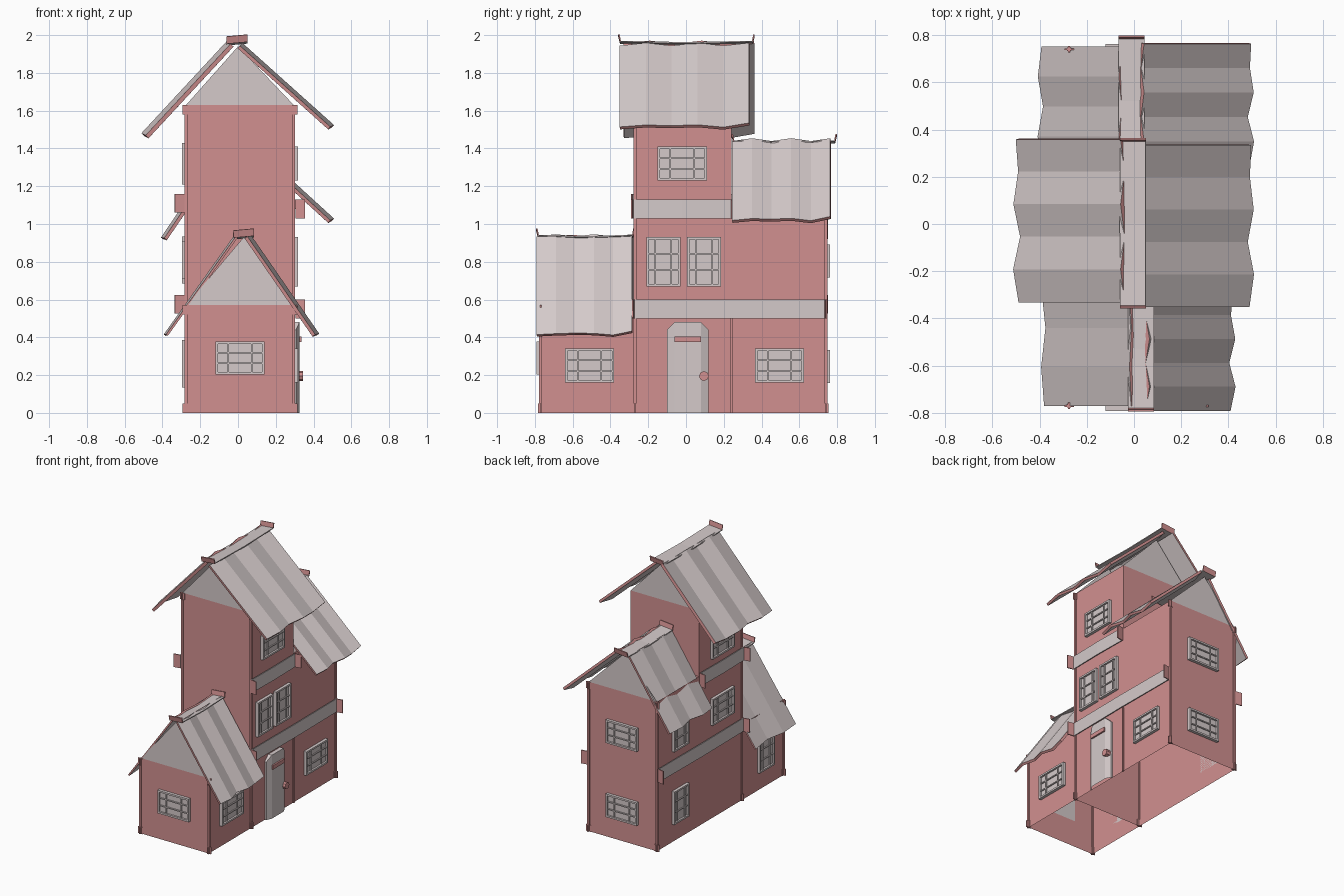
import bpy, math
from mathutils import Vector

if "Cube" in bpy.data.objects:
    bpy.data.objects.remove(bpy.data.objects["Cube"])


def material(name, rgb):
    m = bpy.data.materials.new(name)
    m.diffuse_color = (*rgb, 1)
    m.use_nodes = True
    m.node_tree.nodes["Principled BSDF"].inputs["Base Color"].default_value = m.diffuse_color
    return m


RED = material("dusty_red", (0.64, 0.28, 0.28))
GREY = material("warm_grey", (0.66, 0.59, 0.59))


def mesh(name, verts, faces, mats, index=None):
    me = bpy.data.meshes.new(name)
    me.from_pydata([tuple(v) for v in verts], [], faces)
    for m in mats:
        me.materials.append(m)
    if index:
        for p, i in zip(me.polygons, index):
            p.material_index = i
    ob = bpy.data.objects.new(name, me)
    bpy.context.collection.objects.link(ob)
    return ob


def boxes(name, spans, mat):
    """One object from boxes given as (x0, x1, y0, y1, z0, z1)."""
    verts, faces = [], []
    for x0, x1, y0, y1, z0, z1 in spans:
        b = len(verts)
        verts += [(x, y, z) for x in (x0, x1) for y in (y0, y1) for z in (z0, z1)]
        faces += [tuple(b + i for i in f) for f in
                  ((0, 1, 3, 2), (4, 6, 7, 5), (0, 4, 5, 1),
                   (2, 3, 7, 6), (0, 2, 6, 4), (1, 5, 7, 3))]
    return mesh(name, verts, faces, [mat])


def strip(name, path, across, mats=(GREY, RED)):
    """Thin trim board along a path; the first and last pieces are red turned-out ends."""
    a = Vector(across) / 2
    verts = [Vector(p) + s * a for p in path for s in (-1, 1)]
    n = len(path) - 1
    faces = [(2 * i, 2 * i + 1, 2 * i + 3, 2 * i + 2) for i in range(n)]
    ob = mesh(name, verts, faces, mats, [int(i in (0, n - 1)) for i in range(n)])
    sol = ob.modifiers.new("thickness", 'SOLIDIFY')
    sol.thickness, sol.offset = 0.008, 0
    return ob


L, R = -0.275, 0.295          # left and right wall planes
F, T0, T1, B = -0.77, -0.27, 0.24, 0.74   # wall planes along y


def wall_x(name, x, y0, y1, h):
    mesh(name, [(x, y0, 0), (x, y1, 0), (x, y1, h), (x, y0, h)],
         [(0, 1, 2, 3) if x > 0 else (3, 2, 1, 0)], [RED])


def wall_y(name, y, z0, z1, facing):
    f = (0, 1, 2, 3) if facing < 0 else (3, 2, 1, 0)
    mesh(name, [(L, y, z0), (R, y, z0), (R, y, z1), (L, y, z1)], [f], [RED])


# walls of the front wing, tower and back wing (open underneath)
for side, x in (("left", L), ("right", R)):
    wall_x("front_wing_wall_" + side, x, F, T0, 0.57)
    wall_x("tower_wall_" + side, x, T0, T1, 1.63)
    wall_x("back_wing_wall_" + side, x, T1, B, 1.13)
wall_y("front_wing_wall", F, 0, 0.57, -1)
wall_y("tower_front_wall", T0, 0, 1.63, -1)
wall_y("tower_back_wall", T1, 1.13, 1.63, 1)
wall_y("back_wing_wall", B, 0, 1.13, 1)


def gable(name, y, z0, peak_x, peak_z, facing):
    f = (0, 1, 2) if facing < 0 else (2, 1, 0)
    mesh(name, [(L, y, z0), (R, y, z0), (peak_x, y, peak_z)], [f], [GREY])


# grey gables
gable("front_wing_gable", F, 0.57, 0.03, 0.93, -1)
gable("tower_front_gable", T0, 1.63, 0.0, 1.94, -1)
gable("tower_back_gable", T1, 1.63, 0.0, 1.94, 1)
gable("back_wing_gable", B, 1.13, -0.01, 1.43, 1)


def roof(name, top, low, y0, y1, folds, amp=0.01, thick=0.018):
    """Folded roof sheet running from ridge to eave, with red rims."""
    t, l = Vector((top[0], 0, top[1])), Vector((low[0], 0, low[1]))
    d = (l - t).normalized()
    nrm = Vector((-d.z, 0, d.x))
    if nrm.z < 0:
        nrm = -nrm
    verts = []
    for i in range(folds + 1):
        y = y0 + (y1 - y0) * i / folds
        off = nrm * amp * (1 if i % 2 else -1)
        verts += [t + off + Vector((0, y, 0)),
                  l + off + d * 0.01 * math.sin(2.3 * i) + Vector((0, y, 0))]
    faces = [(2 * i, 2 * i + 1, 2 * i + 3, 2 * i + 2) for i in range(folds)]
    if low[0] < top[0]:
        faces = [f[::-1] for f in faces]
    ob = mesh(name, verts, faces, [GREY, RED])
    sol = ob.modifiers.new("thickness", 'SOLIDIFY')
    sol.thickness, sol.offset, sol.material_offset_rim = thick, 0, 1


# roof slopes
roof("tower_roof_left", (-0.04, 1.955), (-0.49, 1.47), -0.33, 0.36, 5, 0.012, 0.022)
roof("tower_roof_right", (0.01, 1.945), (0.49, 1.515), -0.35, 0.335, 5)
roof("front_roof_left", (-0.01, 0.935), (-0.38, 0.415), -0.77, -0.275, 3, 0.005, 0.012)
roof("front_roof_right", (0.05, 0.935), (0.41, 0.415), -0.79, -0.285, 5)
roof("back_roof_left", (-0.05, 1.425), (-0.39, 0.925), 0.245, 0.75, 4, 0.008)
roof("back_roof_right", (0.03, 1.44), (0.49, 1.02), 0.245, 0.765, 5)

# ridge caps with red turned-up ends
for name, x, y0, y1, z in (("tower_ridge", -0.005, -0.355, 0.36, 1.962),
                           ("front_ridge", 0.03, -0.79, -0.275, 0.935),
                           ("back_ridge", -0.01, 0.245, 0.795, 1.435)):
    strip(name, [(x, y0, z + 0.036), (x, y0 + 0.008, z), (x, (y0 + y1) / 2, z - 0.008),
                 (x, y1 - 0.008, z), (x, y1, z + 0.036)], (0.11, 0, 0.01))

# floor bands with red turned-out ends
for name, x, s, y0, y1, z in (("lower_band_right", R, 1, -0.275, 0.735, 0.55),
                              ("upper_band_right", R, 1, -0.28, 0.24, 1.08),
                              ("lower_band_left", L, -1, -0.275, 0.74, 0.575),
                              ("upper_band_left", L, -1, -0.28, 0.24, 1.11)):
    strip(name, [(x + s * 0.06, y0 - 0.008, z), (x + s * 0.012, y0, z),
                 (x + s * 0.016, (y0 + y1) / 2, z),
                 (x + s * 0.012, y1, z), (x + s * 0.06, y1 + 0.008, z)], (0, 0, 0.1))

# slim corner posts with small flared feet and heads
posts = []
for y, h in ((F, 0.57), (T0, 1.63), (B, 1.13)):
    for x in (L, R):
        posts.append((x - 0.008, x + 0.008, y - 0.008, y + 0.008, 0, h))
        for z0 in (0, h - 0.05):
            posts.append((x - 0.02, x + 0.02, y - 0.004, y + 0.004, z0, z0 + 0.05))
            posts.append((x - 0.004, x + 0.004, y - 0.014, y + 0.014, z0, z0 + 0.05))
posts.append((R - 0.005, R + 0.008, 0.232, 0.246, 0, 0.5))
boxes("corner_posts", posts, RED)


def window(name, plane, axis, s, u, z, w, h):
    """Lattice window on an x or y wall; s is the outward sign."""
    parts = [(-w / 2, w / 2, -h / 2, h / 2, 0.008)]
    b = 0.013
    for k in (-1, 1):
        cu, cz = k * (w - b) / 2, k * (h - b) / 2
        parts += [(cu - b / 2, cu + b / 2, -h / 2, h / 2, 0.022),
                  (-w / 2, w / 2, cz - b / 2, cz + b / 2, 0.022)]
        cu, cz = k * w * 0.24, k * h * 0.16
        parts += [(cu - 0.004, cu + 0.004, -h / 2, h / 2, 0.016),
                  (-w / 2, w / 2, cz - 0.004, cz + 0.004, 0.016)]
    spans = []
    for u0, u1, z0, z1, d in parts:
        p = sorted((plane, plane + s * d))
        q = (u + u0, u + u1)
        spans.append((*p, *q, z + z0, z + z1) if axis == "x" else (*q, *p, z + z0, z + z1))
    boxes(name, spans, GREY)


# windows on every side
window("front_window", F, "y", -1, 0.01, 0.29, 0.26, 0.175)
window("back_window_low", B, "y", 1, 0.01, 0.245, 0.26, 0.175)
window("back_window_high", B, "y", 1, 0.01, 0.805, 0.26, 0.175)
for i, (u, z, w, h) in enumerate(((-0.51, 0.25, 0.26, 0.18), (0.495, 0.25, 0.26, 0.18),
                                  (-0.12, 0.8, 0.18, 0.26), (0.095, 0.8, 0.18, 0.26),
                                  (-0.02, 1.32, 0.26, 0.18))):
    window("right_window_%d" % (i + 1), R, "x", 1, u, z, w, h)
for i, (u, z, w, h) in enumerate(((-0.55, 0.26, 0.18, 0.25), (0.47, 0.26, 0.18, 0.25),
                                  (0.47, 0.81, 0.18, 0.25), (-0.03, 0.81, 0.26, 0.2),
                                  (-0.03, 1.32, 0.26, 0.22))):
    window("left_window_%d" % (i + 1), L, "x", -1, u, z, w, h)

# planked door with clipped top corners, bowed outwards
profile = [(-0.1, 0.44, 0.012), (-0.06, 0.48, 0.03), (0.08, 0.48, 0.03), (0.12, 0.44, 0.012)]
dv = []
for y, z, d in profile:
    dv += [(R + d, y, 0), (R + d, y, z)]
dv += [(R, -0.1, 0), (R, -0.1, 0.44), (R, 0.12, 0), (R, 0.12, 0.44),
       (R, -0.06, 0.48), (R, 0.08, 0.48)]
mesh("door", dv, [(0, 2, 3, 1), (2, 4, 5, 3), (4, 6, 7, 5), (8, 0, 1, 9), (6, 10, 11, 7),
                  (9, 1, 3, 12), (12, 3, 5, 13), (13, 5, 7, 11)], [GREY])
boxes("door_strap", [(R + 0.025, R + 0.042, -0.06, 0.08, 0.375, 0.405)], RED)

# door knob
bpy.ops.mesh.primitive_cylinder_add(vertices=8, radius=0.026, depth=0.04,
                                    location=(R + 0.03, 0.095, 0.195),
                                    rotation=(0, math.pi / 2, 0))
knob = bpy.context.object
knob.name = "door_knob"
knob.data.materials.append(RED)
